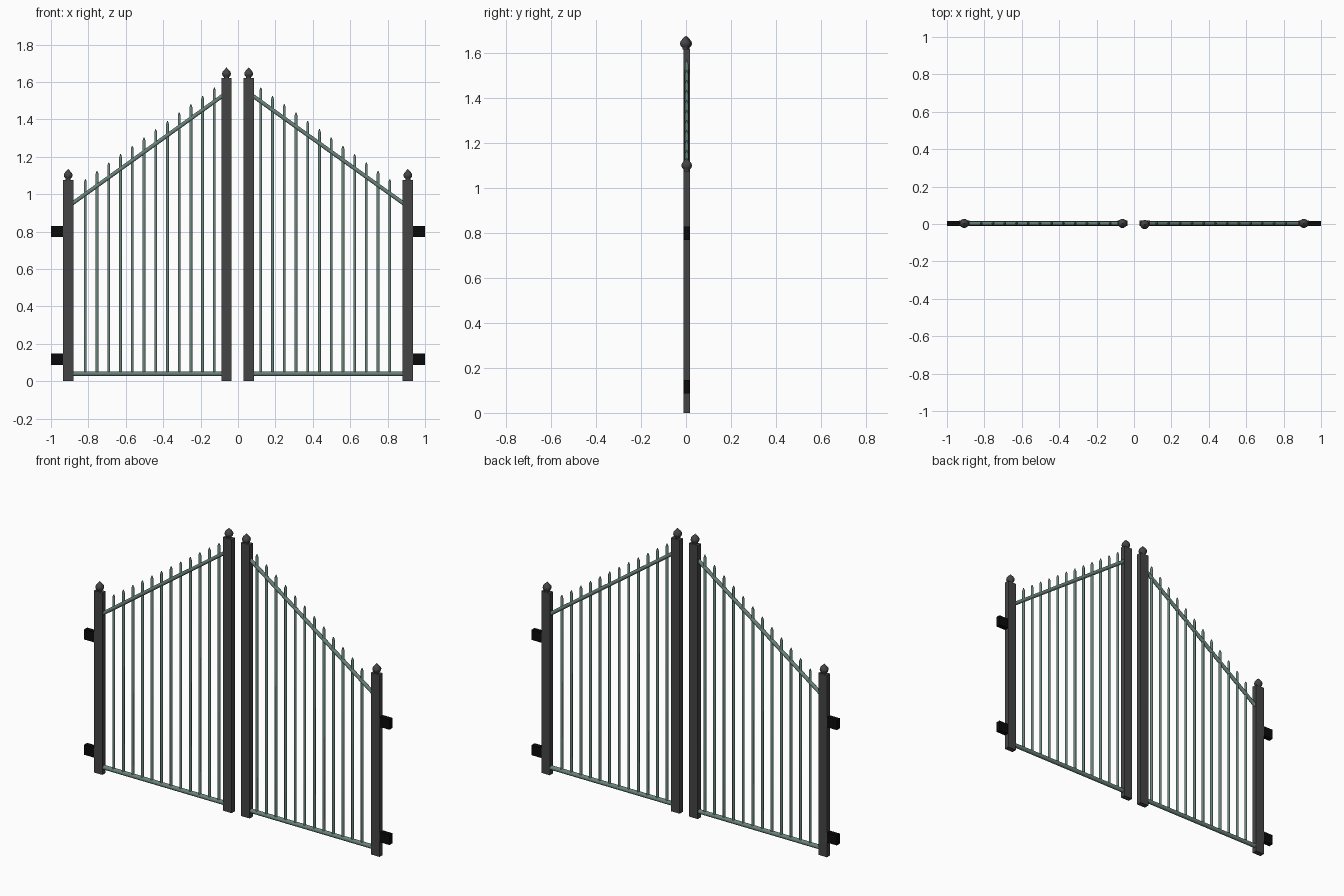
import bpy, bmesh, math
from mathutils import Vector

if "Cube" in bpy.data.objects:
    bpy.data.objects.remove(bpy.data.objects["Cube"])


def mat(name, c):
    m = bpy.data.materials.new(name)
    m.diffuse_color = (*c, 1)
    m.use_nodes = True
    m.node_tree.nodes["Principled BSDF"].inputs["Base Color"].default_value = m.diffuse_color
    return m


POST = mat("charcoal iron", (0.06, 0.06, 0.06))
GREEN = mat("grey green paint", (0.14, 0.23, 0.20))
HINGE = mat("black steel", (0.003, 0.003, 0.003))
YC = 0.003  # depth centre of the gate leaves


def finish(name, bm, material, smooth=False):
    bmesh.ops.recalc_face_normals(bm, faces=bm.faces)
    me = bpy.data.meshes.new(name)
    bm.to_mesh(me)
    bm.free()
    me.materials.append(material)
    ob = bpy.data.objects.new(name, me)
    bpy.context.collection.objects.link(ob)
    if smooth:
        bpy.ops.object.select_all(action='DESELECT')
        ob.select_set(True)
        bpy.context.view_layer.objects.active = ob
        bpy.ops.object.shade_smooth_by_angle(angle=math.radians(50))
    return ob


def box(name, x0, x1, y0, y1, z0, z1, material):
    bm = bmesh.new()
    bmesh.ops.create_cube(bm, size=1)
    for v in bm.verts:
        v.co = ((x0 + x1) / 2 + v.co.x * (x1 - x0),
                (y0 + y1) / 2 + v.co.y * (y1 - y0),
                (z0 + z1) / 2 + v.co.z * (z1 - z0))
    return finish(name, bm, material)


def lathe(name, base, axis, profile, material, sides):
    """Sweep (radius, distance) rings along an axis, closing both ends."""
    bm = bmesh.new()
    q = Vector((0, 0, 1)).rotation_difference(Vector(axis))
    rings = []
    for r, d in profile:
        rings.append([bm.verts.new(Vector(base) + q @ Vector((
            r * math.cos(2 * math.pi * (i + .5) / sides),
            r * math.sin(2 * math.pi * (i + .5) / sides), d))) for i in range(sides)])
    for a, b in zip(rings, rings[1:]):
        for i in range(sides):
            j = (i + 1) % sides
            bm.faces.new((a[i], a[j], b[j], b[i]))
    bm.faces.new(rings[0][::-1])
    bm.faces.new(rings[-1])
    return finish(name, bm, material, True)


def rod(name, p, q, r, material):
    d = Vector(q) - Vector(p)
    return lathe(name, p, d.normalized(), [(r, 0), (r, d.length)], material, 10)


FINIAL = [(0.014, -0.002), (0.014, 0.006), (0.021, 0.013), (0.0245, 0.023),
          (0.022, 0.033), (0.014, 0.043), (0.006, 0.051), (0.001, 0.057)]

for side, s, inner in (("left", -1, 0.0615), ("right", 1, 0.057)):
    outer = 0.908
    # posts with finials
    for kind, x, top in (("inner", inner, 1.62), ("outer", outer, 1.077)):
        box(f"{side}_{kind}_post", s * x - .028, s * x + .028,
            YC - .015, YC + .015, 0, top, POST)
        fy = -YC if (side, kind) == ("right", "inner") else YC
        lathe(f"{side}_{kind}_finial", (s * x, fy, top), (0, 0, 1), FINIAL, POST, 12)
    # hinges
    for kind, z in (("lower", 0.117), ("upper", 0.80)):
        box(f"{side}_{kind}_hinge", s * 0.935, s * 1.0,
            YC - .014, YC + .014, z - .03, z + .03, HINGE)
    # rails
    rod(f"{side}_bottom_rail", (s * (inner + .02), YC, .04), (s * .89, YC, .04), .013, GREEN)
    rod(f"{side}_top_rail", (s * (inner + .02), YC, 1.527), (s * .89, YC, .947), .011, GREEN)
    # pickets with pointed tips
    for i in range(12):
        x = inner + 0.065 + i * 0.0627
        h = 1.57 - i * 0.0445 - 0.04
        lathe(f"{side}_picket_{i + 1}", (s * x, YC, 0.04), (0, 0, 1),
              [(.008, 0), (.008, h - .016), (.002, h)], GREEN, 8)
